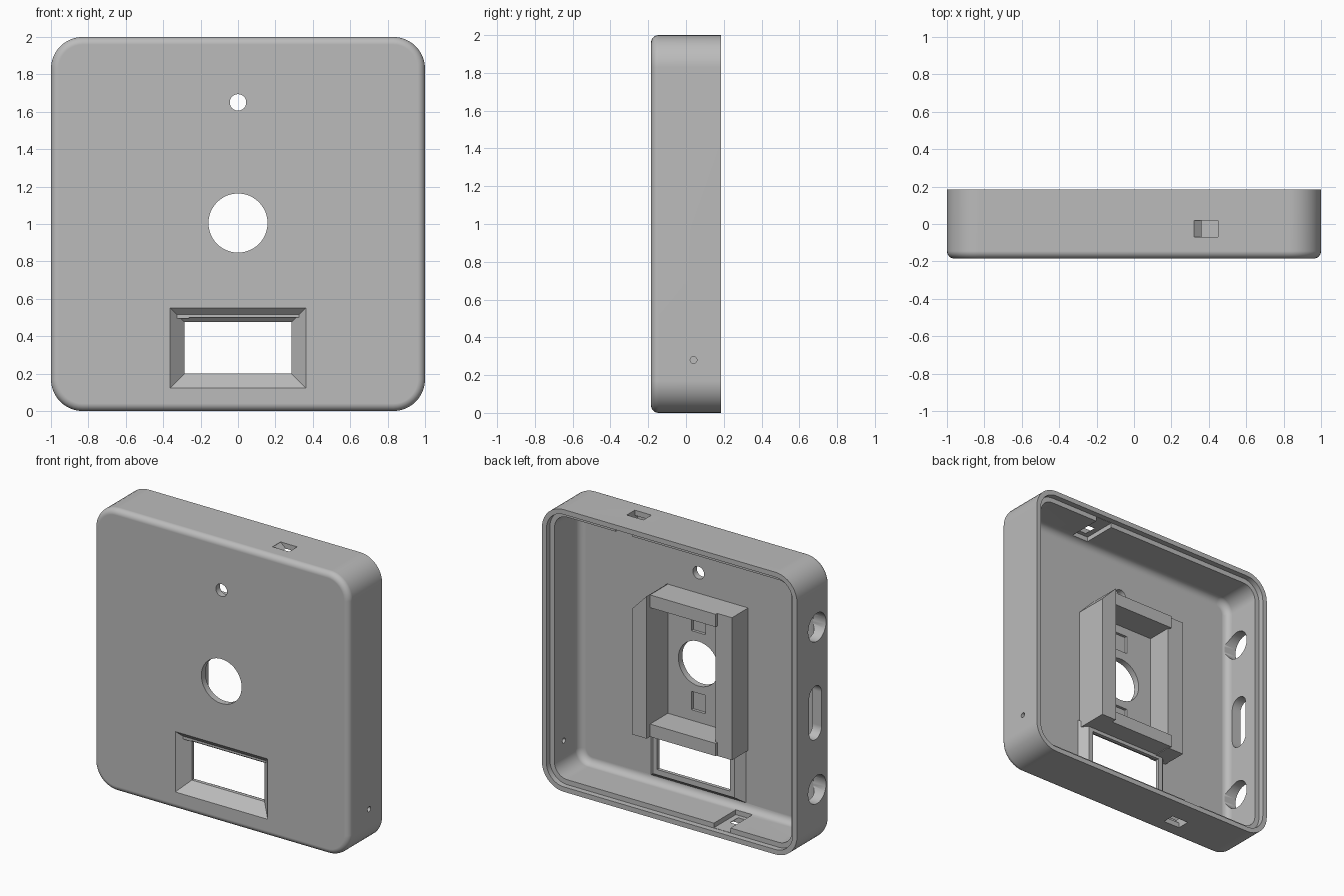
import bpy
import bmesh
from math import sin, cos, pi, radians

if "Cube" in bpy.data.objects:
    bpy.data.objects.remove(bpy.data.objects["Cube"], do_unlink=True)

grey = bpy.data.materials.new("plain_grey")
grey.use_nodes = True
colour = (0.5, 0.5, 0.5, 1)
grey.diffuse_color = colour
grey.node_tree.nodes["Principled BSDF"].inputs["Base Color"].default_value = colour

AXES = {
    "x": lambda a, b, d: (d, a, b),
    "y": lambda a, b, d: (a, d, b),
    "z": lambda a, b, d: (a, b, d),
}


def rounded(ca, cb, ha, hb, r=0, n=10):
    """Rounded rectangle outline; a full radius gives a circle or slot."""
    if r == 0:
        return [(ca + ha, cb + hb), (ca - ha, cb + hb), (ca - ha, cb - hb), (ca + ha, cb - hb)]
    pts = []
    for q, (sa, sb) in enumerate([(1, 1), (-1, 1), (-1, -1), (1, -1)]):
        for i in range(n + 1):
            t = (q + i / n) * pi / 2
            pts.append((ca + sa * (ha - r) + r * cos(t), cb + sb * (hb - r) + r * sin(t)))
    return pts


def loft(name, rings, axis="y"):
    """Closed solid through (outline, depth) rings along an axis."""
    bm = bmesh.new()
    loops = [[bm.verts.new(AXES[axis](a, b, d)) for a, b in pts] for pts, d in rings]
    for lo, hi in zip(loops, loops[1:]):
        for i in range(len(lo)):
            j = (i + 1) % len(lo)
            bm.faces.new((lo[i], lo[j], hi[j], hi[i]))
    bm.faces.new(loops[0])
    bm.faces.new(loops[-1])
    bmesh.ops.remove_doubles(bm, verts=bm.verts, dist=1e-5)
    bmesh.ops.recalc_face_normals(bm, faces=bm.faces)
    mesh = bpy.data.meshes.new(name)
    bm.to_mesh(mesh)
    bm.free()
    mesh.materials.append(grey)
    obj = bpy.data.objects.new(name, mesh)
    bpy.context.collection.objects.link(obj)
    return obj


def prism(name, outline, d0, d1, axis="y"):
    return loft(name, [(outline, d0), (outline, d1)], axis)


def activate(obj):
    bpy.ops.object.select_all(action="DESELECT")
    obj.select_set(True)
    bpy.context.view_layer.objects.active = obj


def combine(target, tool, operation):
    mod = target.modifiers.new("combine", "BOOLEAN")
    mod.operation, mod.solver, mod.object = operation, "EXACT", tool
    activate(target)
    bpy.ops.object.modifier_apply(modifier=mod.name)
    bpy.data.objects.remove(tool, do_unlink=True)


# Case: rounded front edge, open back with a stepped lip, filleted floor
FLOOR = -0.14
EDGE, FILLET, STEPS = 0.04, 0.05, 6
profile = []
for i in range(STEPS + 1):
    t = i / STEPS * pi / 2
    profile.append((EDGE * (1 - sin(t)), -0.185 + EDGE * (1 - cos(t))))
profile += [(0, 0.185), (0.035, 0.185), (0.035, 0.145), (0.07, 0.145)]
for i in range(STEPS + 1):
    t = i / STEPS * pi / 2
    profile.append((0.07 + FILLET * (1 - cos(t)), FLOOR + FILLET * (1 - sin(t))))
case = loft("case", [(rounded(0, 1, 1 - k, 1 - k, 0.17 - k), y) for k, y in profile])

# Tapered display bezel reaching into the case
WZ = 0.3375
combine(case, loft("bezel", [(rounded(0, WZ, 0.385, 0.23), -0.155),
                             (rounded(0, WZ, 0.32, 0.175), -0.085)]), "UNION")
combine(case, loft("window_cut", [(rounded(0, WZ, 0.3675, 0.219), -0.19),
                                  (rounded(0, WZ, 0.285, 0.1375), -0.11),
                                  (rounded(0, WZ, 0.285, 0.1375), 0.0)]), "DIFFERENCE")

# Round front openings
for z, r in ((1.005, 0.158), (1.65, 0.044)):
    combine(case, prism("hole_cut", rounded(0, z, r, r, r, 12), -0.3, 0.0), "DIFFERENCE")

# Shallow square pockets in the holder floor
for z in (0.73, 1.29):
    combine(case, prism("pocket_cut", rounded(0, z, 0.055, 0.065), -0.16, -0.1), "DIFFERENCE")

# Cable openings in the right wall: two round, one slot
for y, z, ha, hb in ((-0.04, 1.57, 0.1, 0.1), (-0.02, 0.97, 0.07, 0.19), (-0.04, 0.42, 0.1, 0.1)):
    combine(case, prism("side_cut", rounded(y, z, ha, hb, ha), -1.1, -0.9, "x"), "DIFFERENCE")

# Pin hole in the left wall
combine(case, prism("pin_cut", rounded(0.04, 0.28, 0.018, 0.018, 0.018, 5), 0.9, 1.1, "x"), "DIFFERENCE")

# Latch openings in top and bottom walls, each with a groove from the lip
for side, up in ((1, 1), (-1, -1)):
    outer = rounded(side * 0.385, -0.025, 0.065, 0.045)
    inner = rounded(side * 0.41, -0.025, 0.04, 0.045)
    combine(case, loft("latch_cut", [(outer, 1 + up * 1.01), (outer, 1 + up * 0.998),
                                     (inner, 1 + up * 0.955), (inner, 1 + up * 0.9)], "z"), "DIFFERENCE")
    combine(case, prism("groove_cut", rounded(side * 0.385, 0.025, 0.065, 0.125),
                        1 + up * 0.963, 1 + up * 0.9, "z"), "DIFFERENCE")

activate(case)
bpy.ops.object.shade_smooth_by_angle(angle=radians(30))
weighted = case.modifiers.new("even_normals", "WEIGHTED_NORMAL")
weighted.keep_sharp = True

# Module holder: chamfered left rail, right rail, top and bottom bars
BASE = FLOOR - 0.01
prism("left_rail", [(0.356, 0.5), (0.356, 1.39), (0.24, 1.51), (0.24, 0.5)], BASE, 0.097)
prism("right_rail", rounded(-0.326, 1.0, 0.064, 0.505), BASE, 0.042)
for name, z in (("top_bar", 1.46), ("bottom_bar", 0.545)):
    prism(name, rounded(-0.015, z, 0.26, 0.045), BASE, 0.06)
